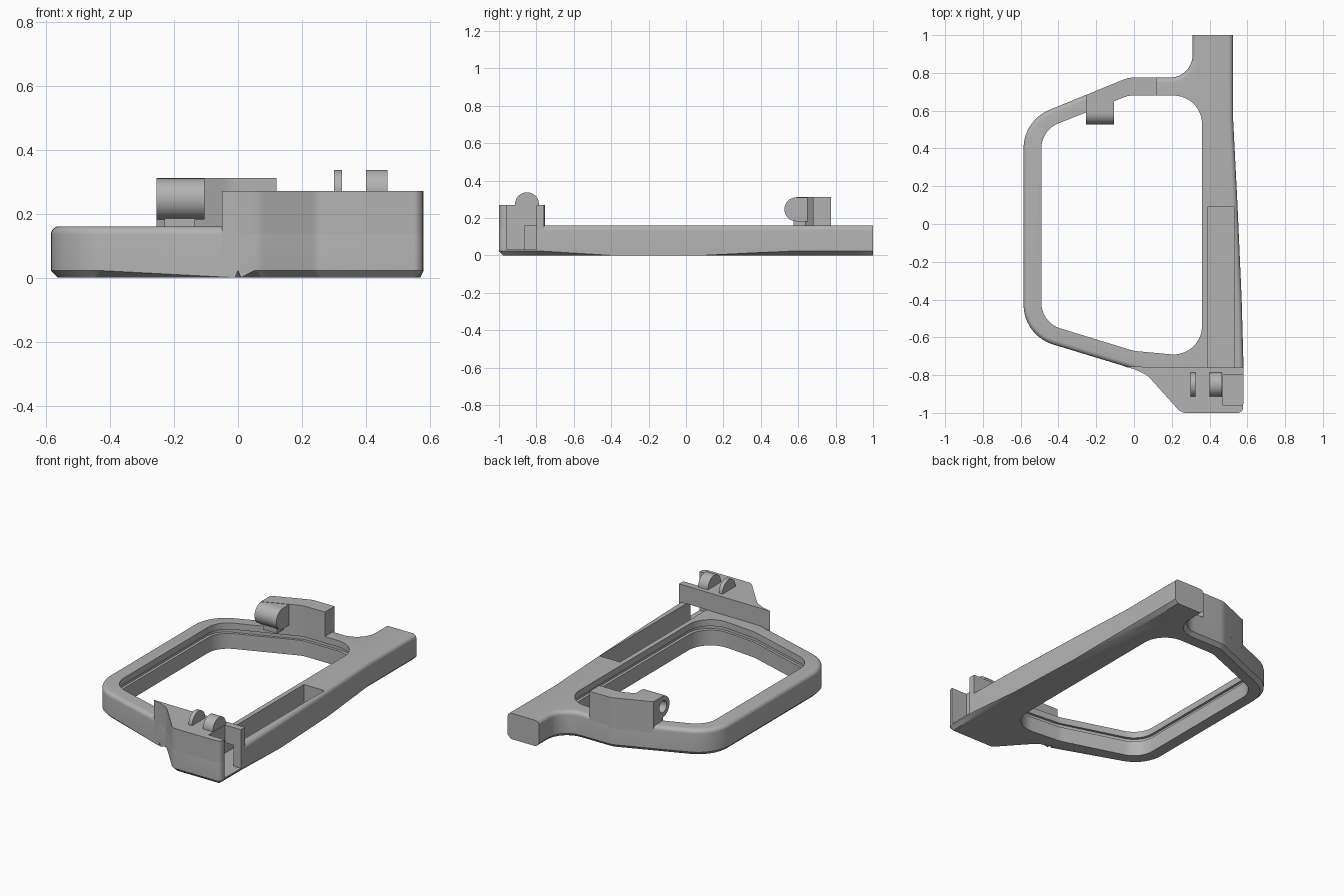
import bpy, bmesh, math
from mathutils import Vector

if "Cube" in bpy.data.objects:
    bpy.data.objects.remove(bpy.data.objects["Cube"], do_unlink=True)

grey = bpy.data.materials.new("light_grey")
grey.use_nodes = True
COLOUR = (0.45, 0.45, 0.45, 1)
grey.diffuse_color = COLOUR
grey.node_tree.nodes["Principled BSDF"].inputs["Base Color"].default_value = COLOUR


def rounded(corners):
    """Outline from (x, y, radius) corners, with each corner filleted."""
    out = []
    n = len(corners)
    for i, (x, y, r) in enumerate(corners):
        p = Vector((x, y))
        if r == 0:
            out.append(p)
            continue
        a = (Vector(corners[i - 1][:2]) - p).normalized()
        b = (Vector(corners[(i + 1) % n][:2]) - p).normalized()
        half = a.angle(b) / 2
        start, end = p + a * (r / math.tan(half)), p + b * (r / math.tan(half))
        centre = p + (a + b).normalized() * (r / math.sin(half))
        sweep = math.pi - 2 * half
        steps = max(2, round(sweep / math.radians(8)))
        u, v = start - centre, end - centre
        for k in range(steps + 1):
            t = k / steps
            w = (math.sin((1 - t) * sweep) * u + math.sin(t * sweep) * v) / math.sin(sweep)
            out.append(centre + w)
    return out


def finish(bm, name):
    bmesh.ops.recalc_face_normals(bm, faces=bm.faces[:])
    mesh = bpy.data.meshes.new(name)
    bm.to_mesh(mesh)
    bm.free()
    mesh.materials.append(grey)
    ob = bpy.data.objects.new(name, mesh)
    bpy.context.collection.objects.link(ob)
    return ob


def prism(name, outline, z0, z1, chamfer=0, fillet=0):
    """Extruded outline; rims may be chamfered below and rounded above."""
    bm = bmesh.new()
    base = bm.faces.new([bm.verts.new((p[0], p[1], z0)) for p in outline])
    top = bmesh.ops.extrude_face_region(bm, geom=[base], use_keep_orig=True)["geom"]
    for v in top:
        if isinstance(v, bmesh.types.BMVert):
            v.co.z = z1
    for z, size, segs in ((z0, chamfer, 1), (z1, fillet, 5)):
        if size:
            rim = [e for e in bm.edges
                   if all(abs(v.co.z - z) < 1e-5 for v in e.verts)
                   and not all(v.co.y > 0.99 for v in e.verts)]
            bmesh.ops.bevel(bm, geom=rim, offset=size, segments=segs,
                            profile=0.5, affect='EDGES', clamp_overlap=False)
    return finish(bm, name)


def box(name, x0, x1, y0, y1, z0, z1):
    return prism(name, [(x0, y0), (x1, y0), (x1, y1), (x0, y1)], z0, z1)


def rod(name, x0, x1, y, z, r):
    """Cylinder lying along x."""
    bm = bmesh.new()
    bmesh.ops.create_cone(bm, cap_ends=True, segments=40, radius1=r, radius2=r, depth=x1 - x0)
    for v in bm.verts:
        a, b, c = v.co
        v.co = ((x0 + x1) / 2 + c, y + a, z + b)
    return finish(bm, name)


def combine(target, others, operation='DIFFERENCE'):
    bpy.context.view_layer.objects.active = target
    for other in others:
        other.hide_render = True
        mod = target.modifiers.new("cut", 'BOOLEAN')
        mod.operation, mod.solver, mod.object = operation, 'EXACT', other
        bpy.ops.object.modifier_apply(modifier=mod.name)


# Shared outlines of the base plate and its window
outer = rounded([
    (-0.585, -0.59, 0.22), (0.0, -0.768, 0.15), (0.07, -0.80, 0.1), (0.25, -1, 0.06),
    (0.578, -1, 0.03), (0.58, -0.76, 0), (0.57, -0.4, 0), (0.548, 0.1, 0),
    (0.525, 0.55, 0), (0.525, 1, 0), (0.31, 1, 0), (0.31, 0.775, 0.12),
    (-0.03, 0.775, 0.12), (-0.585, 0.548, 0.22)])
window = [(-0.49, -0.522, 0.14), (0.0, -0.672, 0.15), (0.22, -0.70, 0.0),
          (0.36, -0.70, 0.0), (0.36, 0.68, 0.15), (-0.03, 0.68, 0.12), (-0.49, 0.497, 0.14)]
window[2:4] = [(0.36, -0.705, 0.15)]
hole = rounded(window)

# Base frame with a rounded top rim and chamfered bottom rim
frame = prism("base_frame", outer, 0, 0.16, chamfer=0.022, fillet=0.025)
window_cut = prism("window_cutter", hole, -0.1, 0.3)

# Shallow groove around the inside of the window
groove_cut = prism("groove_cutter", [(p.x * 1.04 + 0.003, p.y * 1.025) for p in hole], 0.095, 0.12)

# Cable channel and side opening at the front corner
channel_cut = box("channel_cutter", 0.39, 0.53, -0.86, 0.09, 0.03, 0.1605)
slot_cut = box("slot_cutter", 0.39, 0.53, -0.77, 0.09, 0.15, 0.2)
notch_cut = box("notch_cutter", 0.47, 0.7, -0.96, -0.8, 0.03, 0.4)
combine(frame, [window_cut, groove_cut, channel_cut, slot_cut, notch_cut])

# Raised housing at the front
housing = prism("front_housing", rounded([
    (-0.05, -0.755, 0), (0.0, -0.768, 0), (0.07, -0.80, 0.1), (0.25, -1, 0.06),
    (0.578, -1, 0.03), (0.58, -0.76, 0)]), 0.024, 0.27)
roller_y, roller_z = -0.85, 0.273
bed_cut = rod("bed_cutter", 0.21, 0.475, roller_y, roller_z, 0.062)
combine(housing, [channel_cut, notch_cut, bed_cut])

# Two hinge rings resting in the housing
rings = []
for side, x0, x1 in (("right", 0.30, 0.325), ("left", 0.40, 0.467)):
    ring = rod(side + "_hinge_ring", x0, x1, roller_y, roller_z, 0.064)
    bore = rod("ring_bore", x0 - 0.1, x1 + 0.1, roller_y, roller_z, 0.032)
    combine(ring, [bore])
    bpy.data.objects.remove(bore, do_unlink=True)
    rings.append(ring)

# Raised block following the back rim
block = prism("rear_block", rounded([
    (-0.255, 0.59, 0), (-0.03, 0.68, 0.12), (0.12, 0.68, 0), (0.12, 0.775, 0),
    (-0.03, 0.775, 0.12), (-0.255, 0.683, 0)]), 0.12, 0.312)

# Barrel on the block, with a blind bore in its right end
barrel = rod("rear_barrel", -0.255, -0.105, 0.59, 0.246, 0.064)
web = box("barrel_web", -0.255, -0.105, 0.59, 0.665, 0.182, 0.31)
combine(barrel, [web], 'UNION')
pin_cut = rod("pin_cutter", -0.4, -0.125, 0.59, 0.246, 0.036)
combine(block, [pin_cut])
combine(barrel, [pin_cut])
foot = box("barrel_foot", -0.23, -0.135, 0.575, 0.65, 0.15, 0.185)

for helper in (window_cut, groove_cut, channel_cut, slot_cut, notch_cut, bed_cut, web, pin_cut):
    bpy.data.objects.remove(helper, do_unlink=True)

# Smooth curved surfaces, keep hard edges
bpy.ops.object.select_all(action='DESELECT')
for ob in [frame, housing, block, barrel, foot] + rings:
    ob.select_set(True)
    bpy.context.view_layer.objects.active = ob
bpy.ops.object.shade_smooth_by_angle(angle=math.radians(30))
